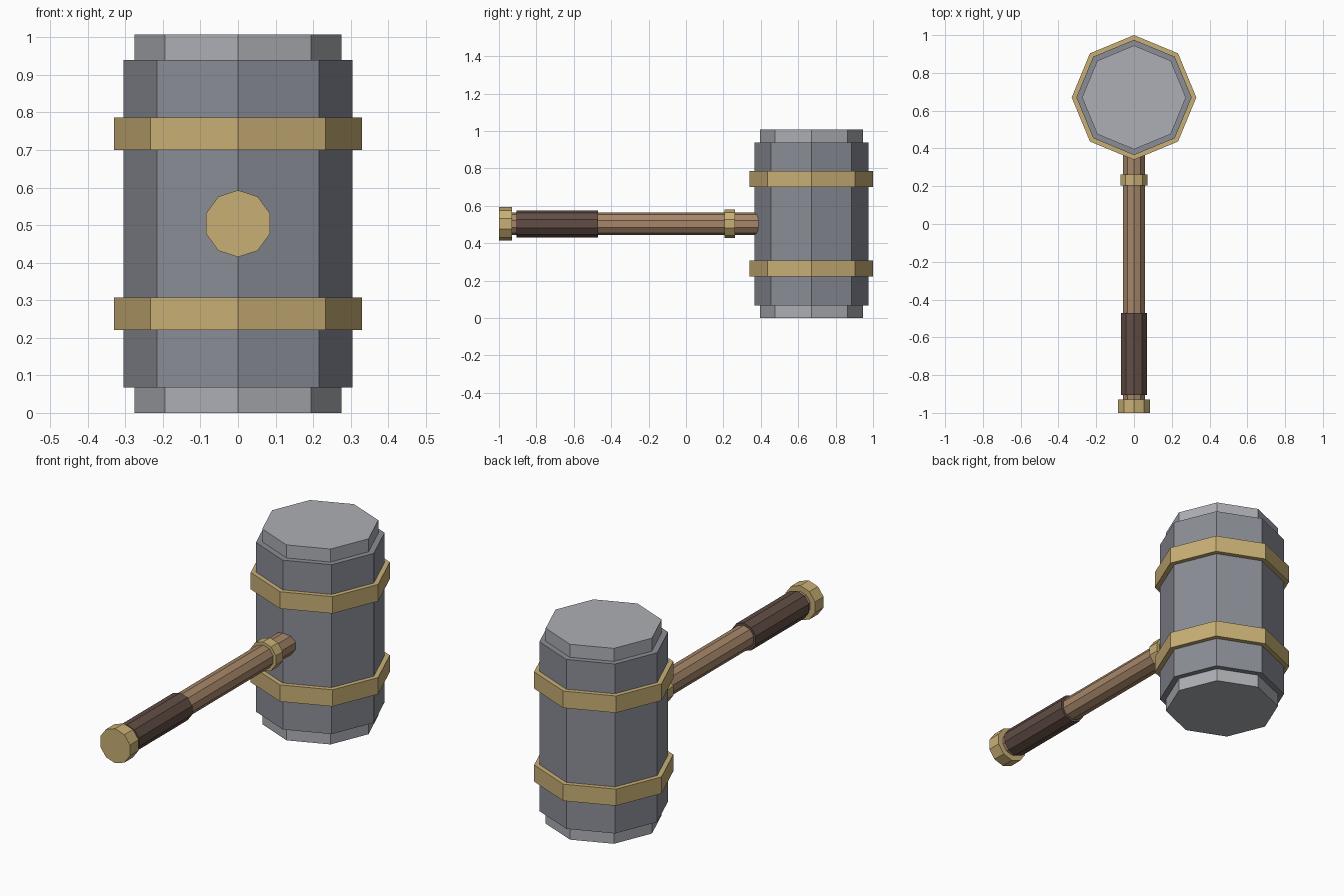
import bpy
import math

if "Cube" in bpy.data.objects:
    bpy.data.objects.remove(bpy.data.objects["Cube"])

HEAD_Y = 0.67      # head axis
HANDLE_Z = 0.504   # handle axis


def material(name, rgb):
    m = bpy.data.materials.new(name)
    m.diffuse_color = (*rgb, 1)
    m.use_nodes = True
    m.node_tree.nodes["Principled BSDF"].inputs["Base Color"].default_value = m.diffuse_color
    return m


STEEL = material("steel", (0.26, 0.27, 0.31))
PALE_STEEL = material("pale_steel", (0.42, 0.43, 0.46))
BRASS = material("brass", (0.58, 0.43, 0.18))
WOOD = material("wood", (0.38, 0.24, 0.14))
LEATHER = material("leather", (0.12, 0.075, 0.06))


def prism(name, sides, radius, start, end, mat, along_y=False):
    """Flat-sided prism between two stations on the head or handle axis."""
    mid = (start + end) / 2
    loc = (0, mid, HANDLE_Z) if along_y else (0, HEAD_Y, mid)
    rot = (math.pi / 2, 0, 0) if along_y else (0, 0, 0)
    bpy.ops.mesh.primitive_cylinder_add(vertices=sides, radius=radius,
                                        depth=end - start, location=loc, rotation=rot)
    ob = bpy.context.object
    ob.name = name
    ob.data.materials.append(mat)
    return ob


# Octagonal head with inset striking faces
prism("head_body", 8, 0.305, 0.067, 0.94, STEEL)
prism("lower_striking_face", 8, 0.275, 0.0, 0.067, PALE_STEEL)
prism("upper_striking_face", 8, 0.275, 0.94, 1.007, PALE_STEEL)

# Bands around the head
prism("lower_band", 8, 0.33, 0.221, 0.307, BRASS)
prism("upper_band", 8, 0.33, 0.70, 0.787, BRASS)

# Ten-sided handle, grip and fittings
prism("handle_shaft", 10, 0.06, -0.94, 0.45, WOOD, True)
prism("grip", 10, 0.072, -0.905, -0.47, LEATHER, True)
prism("collar", 10, 0.076, 0.205, 0.262, BRASS, True)
prism("pommel", 10, 0.089, -1.0, -0.93, BRASS, True)
